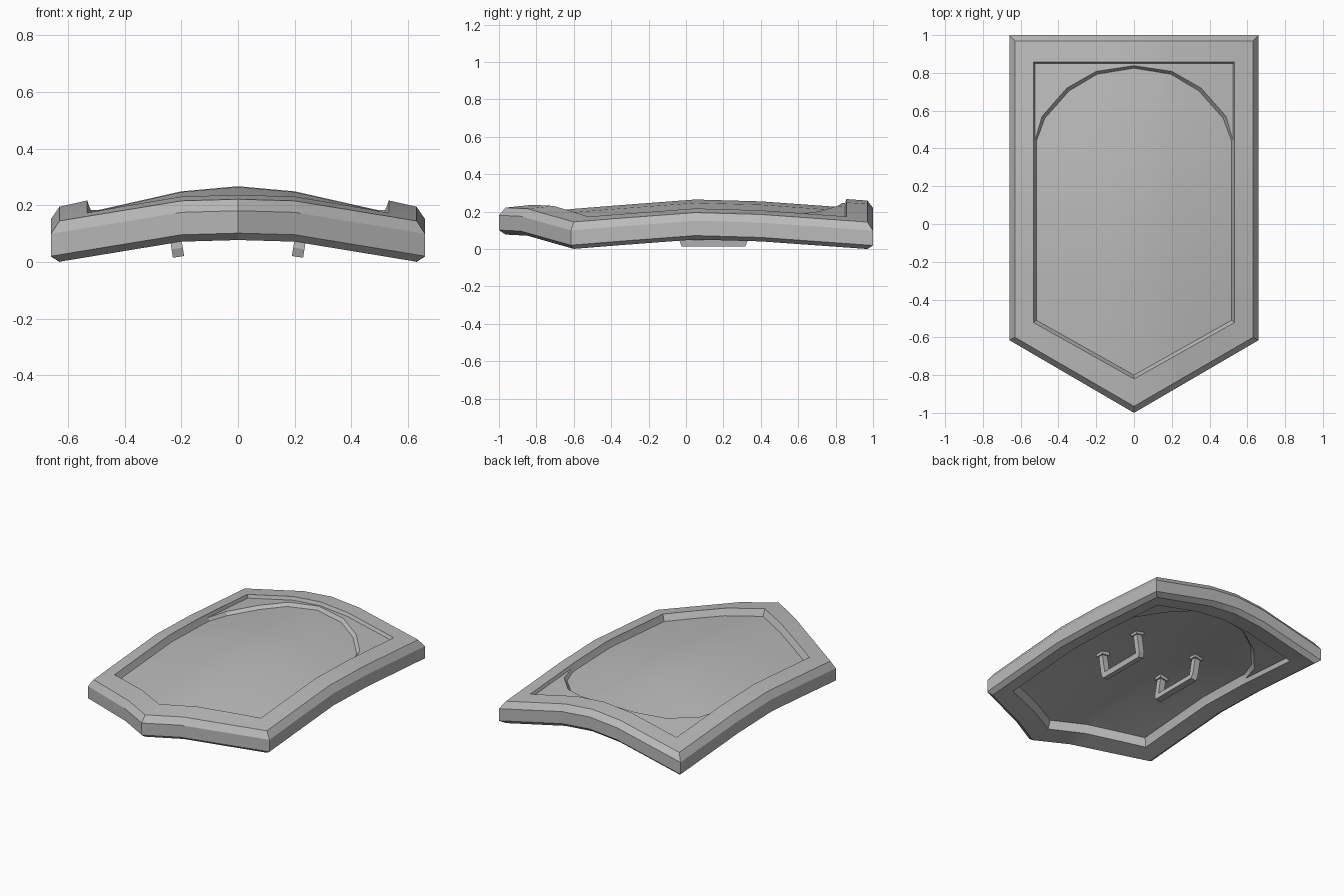
import bpy, bmesh, math
from mathutils import Matrix, Vector

if "Cube" in bpy.data.objects:
    bpy.data.objects.remove(bpy.data.objects["Cube"], do_unlink=True)

grey = bpy.data.materials.new("plain grey")
grey.use_nodes = True
grey.diffuse_color = (0.5, 0.5, 0.5, 1)
grey.node_tree.nodes["Principled BSDF"].inputs["Base Color"].default_value = grey.diffuse_color


def lerp_table(table, t):
    """Piecewise linear curve through (position, value) pairs."""
    for (a, va), (b, vb) in zip(table, table[1:]):
        if t <= b or (b, vb) == table[-1]:
            return va + (vb - va) * (t - a) / (b - a)


# Double curvature of the shield: drop across the width and along the length
ACROSS = [(0, 0), (0.2, -0.018), (0.63, -0.115)]
ALONG = [(-0.96, -0.088), (-0.6, -0.05), (-0.35, -0.03), (0.05, 0), (0.4, -0.01), (0.96, -0.05)]


def drop(x, y):
    return lerp_table(ACROSS, abs(x)) + lerp_table(ALONG, y)


def outline(w, top, low, tip):
    """Half outline from the top centre down the side to the tip."""
    k = 0.24 / w
    return [(0, top), (0.2, top), (w, top), (w, 0.57), (w, 0.44),
            (w, low), (0.24, tip + (low - tip) * k), (0, tip)]


def finish(name, bm):
    bmesh.ops.recalc_face_normals(bm, faces=bm.faces)
    mesh = bpy.data.meshes.new(name)
    bm.to_mesh(mesh)
    bm.free()
    mesh.materials.append(grey)
    obj = bpy.data.objects.new(name, mesh)
    bpy.context.collection.objects.link(obj)
    bpy.ops.object.select_all(action='DESELECT')
    obj.select_set(True)
    bpy.context.view_layer.objects.active = obj
    bpy.ops.object.shade_smooth_by_angle(angle=math.radians(20))
    return obj


# Half outlines used on both faces of the shield
wall = outline(0.66, 1, -0.615, -1)
edge = outline(0.63, 0.97, -0.6, -0.965)
lip = outline(0.532, 0.858, -0.522, -0.82)
corner = outline(0.525, 0.85, -0.515, -0.81)
arch = [(0, 0.838), (0.2, 0.808), (0.355, 0.72), (0.487, 0.57)] + corner[4:]
panel = [(0, 0.825), (0.195, 0.793), (0.343, 0.705), (0.472, 0.56)] + outline(0.516, 0.85, -0.51, -0.80)[4:]

# Cross-section of the body, from the underside panel round the rim to the front panel
SECTION = [(panel, 0.217), (arch, 0.192), (corner, 0.192), (lip, 0.166), (edge, 0.166), (wall, 0.194),
           (wall, 0.273), (edge, 0.31), (lip, 0.31), (corner, 0.288), (arch, 0.288), (panel, 0.265)]

bm = bmesh.new()
rings = []
for half, h in SECTION:
    loop = half + [(-x, y) for x, y in half[-2:0:-1]]
    rings.append([bm.verts.new((x, y, h)) for x, y in loop])
for a, b in zip(rings, rings[1:]):
    for i in range(len(a)):
        j = (i + 1) % len(a)
        bm.faces.new((a[i], a[j], b[j], b[i]))
bm.faces.new(rings[0])
bm.faces.new(rings[-1])
bmesh.ops.remove_doubles(bm, verts=bm.verts, dist=1e-5)

# Cut along the bend lines, then bend
cuts = [(x, 0) for x in (-0.2, 0, 0.2)] + [(y, 1) for y in (-0.6, -0.35, 0.05, 0.4)]
for pos, axis in cuts:
    co, no = Vector((0, 0, 0)), Vector((0, 0, 0))
    co[axis], no[axis] = pos, 1
    bmesh.ops.bisect_plane(bm, geom=bm.verts[:] + bm.edges[:] + bm.faces[:],
                           dist=1e-5, plane_co=co, plane_no=no)
for v in bm.verts:
    v.co.z += drop(v.co.x, v.co.y)
finish("shield_body", bm)


def add_box(bm, size, centre):
    bmesh.ops.create_cube(bm, size=1, matrix=Matrix.Translation(centre) @ Matrix.Diagonal((*size, 1)))


# Two arm grips on the underside, tilted to follow the curve
for side, name in ((1, "left_grip"), (-1, "right_grip")):
    bm = bmesh.new()
    y0, y1, width, bar = -0.035, 0.33, 0.04, 0.035
    # U-shaped strap swept from a profile
    profile = [(y0, 0.17), (y0, 0.03), (y0 + 0.012, 0), (y1 - 0.012, 0), (y1, 0.03), (y1, 0.17),
               (y1 - bar, 0.17), (y1 - bar, bar), (y0 + bar, bar), (y0 + bar, 0.17)]
    face = bm.faces.new([bm.verts.new((-width / 2, y, z)) for y, z in profile])
    sweep = bmesh.ops.extrude_face_region(bm, geom=[face])["geom"]
    bmesh.ops.translate(bm, vec=(width, 0, 0), verts=[v for v in sweep if isinstance(v, bmesh.types.BMVert)])
    # Mounting feet
    for y in (y0 + bar / 2, y1 - bar / 2):
        add_box(bm, (0.06, 0.055, 0.025), (0, y, 0.162))
    bm.transform(Matrix.Translation((side * 0.21, 0, 0.018)) @ Matrix.Rotation(side * math.radians(9), 4, 'Y'))
    finish(name, bm)
